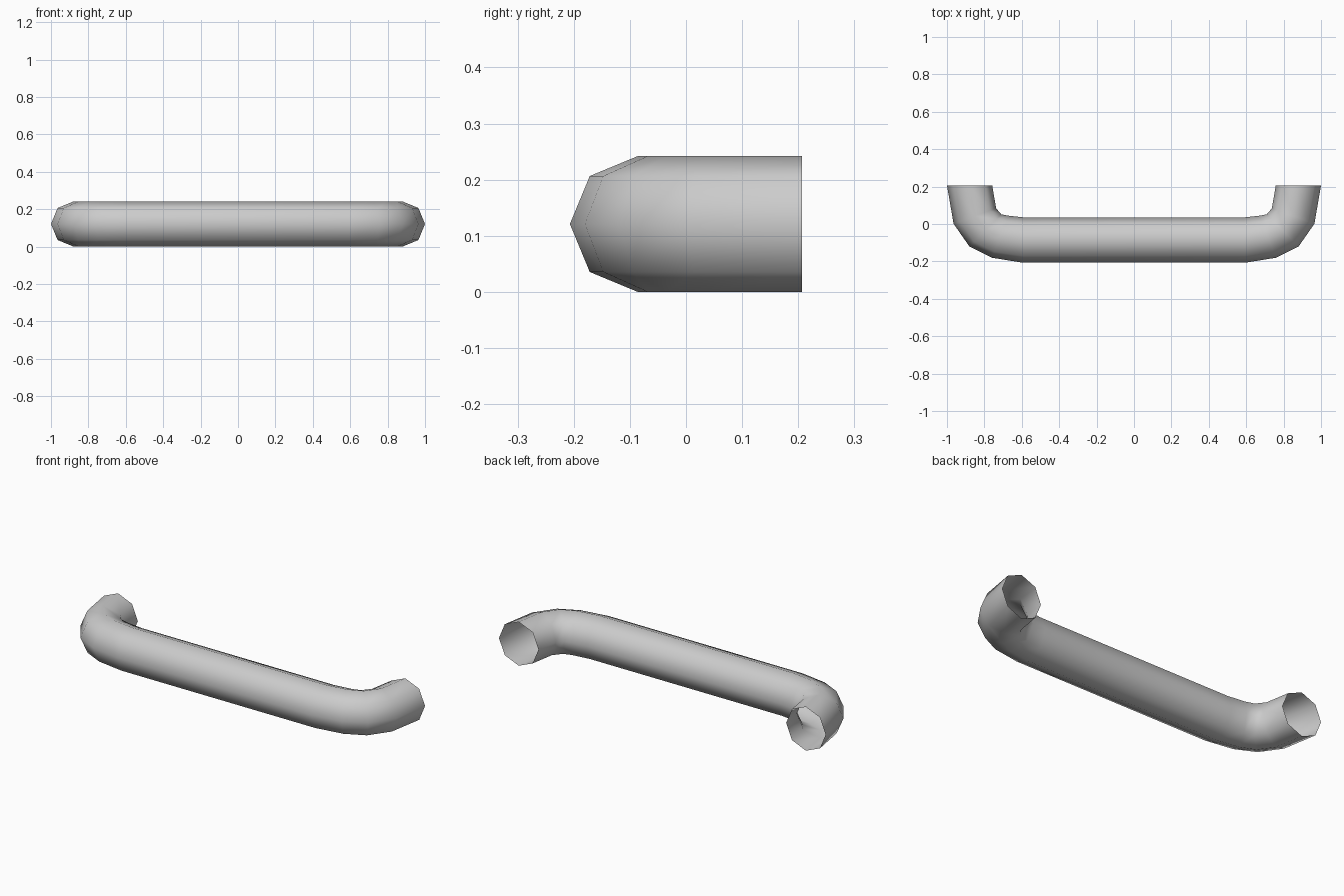
import bpy, bmesh
from math import cos, sin, pi, radians

if "Cube" in bpy.data.objects:
    bpy.data.objects.remove(bpy.data.objects["Cube"])

R, SIDES, ZC = 0.121, 8, 0.121

# Left half of the path: centre x, y and turn angle of each ring
half = [(-0.879, 0.207, 0), (-0.851, 0.043, 20), (-0.795, -0.034, 45),
        (-0.715, -0.068, 68), (-0.59, -0.086, 88)]
path = half + [(-x, y, 180 - a) for x, y, a in reversed(half)]

# Open-ended eight-sided tube swept along the path
bm = bmesh.new()
rings = []
for x, y, a in path:
    nx, ny = -cos(radians(a)), -sin(radians(a))
    rings.append([bm.verts.new((x + nx * R * cos(t), y + ny * R * cos(t), ZC + R * sin(t)))
                  for t in (2 * pi * k / SIDES for k in range(SIDES))])
for r0, r1 in zip(rings, rings[1:]):
    for k in range(SIDES):
        j = (k + 1) % SIDES
        bm.faces.new((r0[k], r0[j], r1[j], r1[k]))
bmesh.ops.recalc_face_normals(bm, faces=bm.faces)
for f in bm.faces:
    f.smooth = True

mesh = bpy.data.meshes.new("pull_handle")
bm.to_mesh(mesh)
bm.free()
bpy.context.collection.objects.link(bpy.data.objects.new("pull_handle", mesh))
